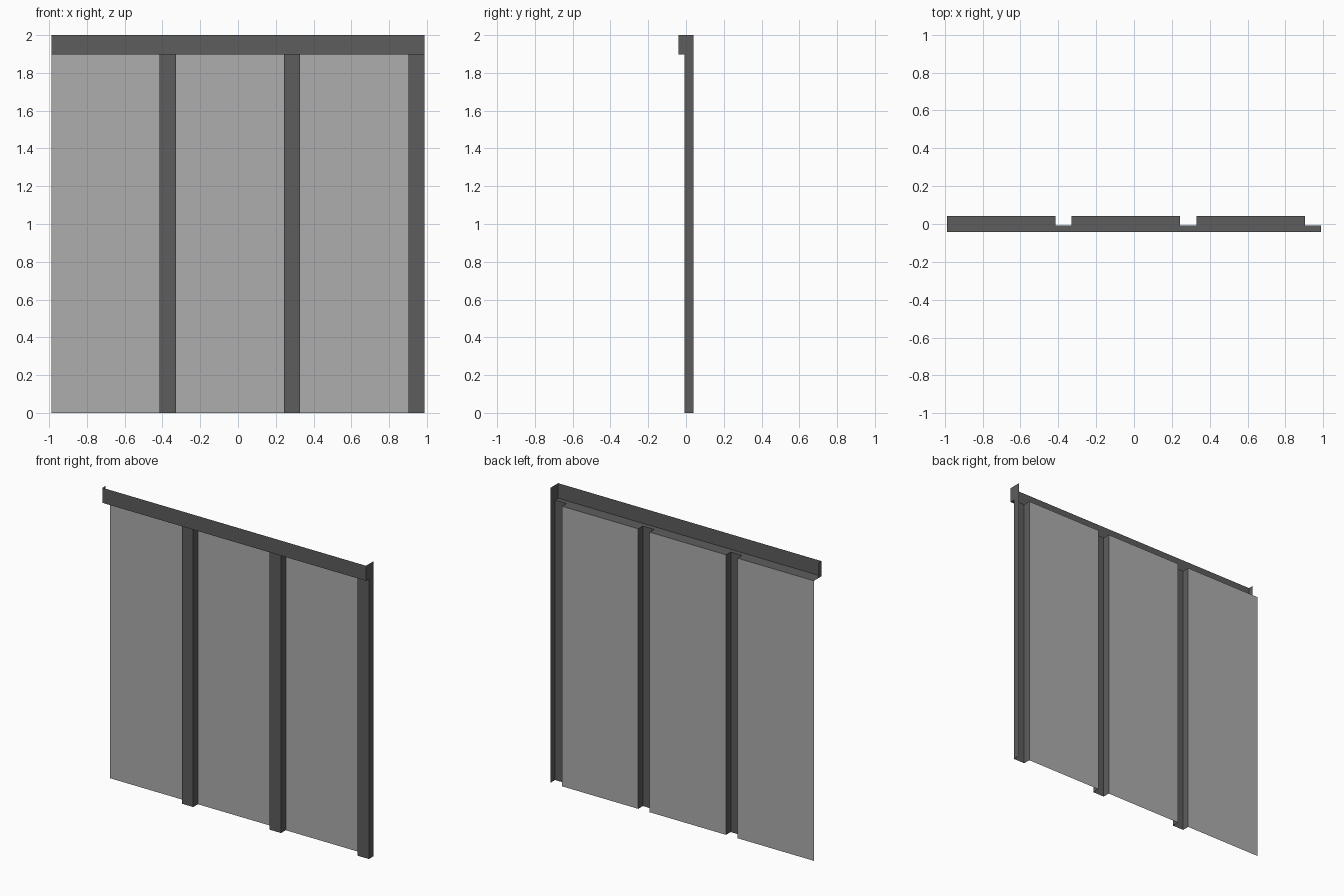
import bpy

if "Cube" in bpy.data.objects:
    bpy.data.objects.remove(bpy.data.objects["Cube"])

X0, PITCH, PANEL_W = -0.988, 0.6587, 0.573
X1 = X0 + 3 * PITCH
FRONT, RIB, BACK = -0.041, -0.009, 0.041
SILL, TOP = 1.898, 2.0


def material(name, v):
    m = bpy.data.materials.new(name)
    m.diffuse_color = (v, v, v, 1)
    m.use_nodes = True
    m.node_tree.nodes["Principled BSDF"].inputs["Base Color"].default_value = m.diffuse_color
    return m


light = material("light_grey", 0.42)
dark = material("dark_grey", 0.11)


def sheet(name, quads, mat):
    """Thin sheet part made from a few four-sided faces."""
    verts, index, faces = [], {}, []
    for quad in quads:
        face = []
        for p in quad:
            key = tuple(round(c, 4) for c in p)
            if key not in index:
                index[key] = len(verts)
                verts.append(key)
            face.append(index[key])
        faces.append(face)
    me = bpy.data.meshes.new(name)
    me.from_pydata(verts, [], faces)
    me.materials.append(mat)
    ob = bpy.data.objects.new(name, me)
    bpy.context.collection.objects.link(ob)
    return ob


def upright(a, b, z0, z1):
    return [(*a, z0), (*b, z0), (*b, z1), (*a, z1)]


def level(xa, xb, ya, yb, z):
    return [(xa, ya, z), (xb, ya, z), (xb, yb, z), (xa, yb, z)]


shelf = []
for i in range(3):
    a = X0 + i * PITCH
    b, c = a + PANEL_W, a + PITCH
    # recessed flat panel
    sheet(f"wall_panel_{i + 1}", [upright((a, BACK), (b, BACK), 0, SILL)], light)
    # raised channel rib: side, face, side
    path = [(b, BACK), (b, RIB), (c, RIB), (c, BACK)]
    sheet(f"rib_{i + 1}", [upright(p, q, 0, SILL) for p, q in zip(path, path[1:])], dark)
    # shelf strips following the panel and rib profile
    shelf += [level(a, b, FRONT, RIB, SILL), level(a, b, RIB, BACK, SILL),
              level(b, c, FRONT, RIB, SILL)]
sheet("top_rail_shelf", shelf, dark)

# open-topped rail: front face, short left return, deep right return
sheet("top_rail", [
    upright((X0, FRONT), (X1, FRONT), SILL, TOP),
    upright((X0, RIB), (X0, FRONT), SILL, TOP),
    upright((X1, FRONT), (X1, BACK), SILL, TOP)], dark)
